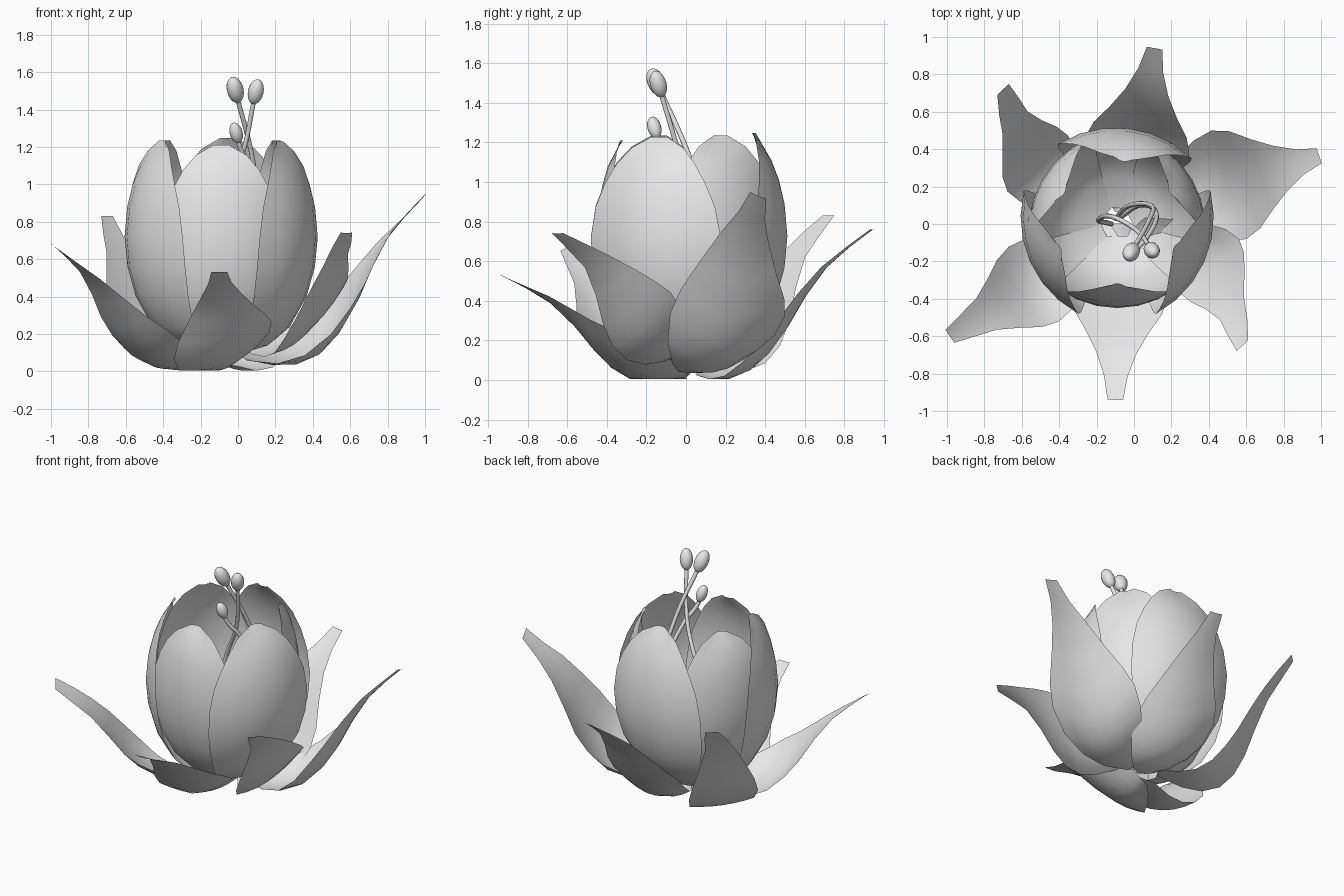
import bpy, bmesh, math
from mathutils import Vector

if "Cube" in bpy.data.objects:
    bpy.data.objects.remove(bpy.data.objects["Cube"])

grey = bpy.data.materials.new("pale_grey")
grey.use_nodes = True
grey.diffuse_color = (0.8, 0.8, 0.8, 1)
grey.node_tree.nodes["Principled BSDF"].inputs["Base Color"].default_value = (0.8, 0.8, 0.8, 1)


def sheet(name, rows, cols, point):
    """Smooth open surface from point(row, side), with side from -1 to 1."""
    bm = bmesh.new()
    grid = [[bm.verts.new(point(r, 2 * c / cols - 1)) for c in range(cols + 1)] for r in rows]
    for a, b in zip(grid, grid[1:]):
        for c in range(cols):
            bm.faces.new((a[c], a[c + 1], b[c + 1], b[c]))
    mesh = bpy.data.meshes.new(name)
    bm.to_mesh(mesh)
    bm.free()
    mesh.materials.append(grey)
    mesh.shade_smooth()
    bpy.context.collection.objects.link(bpy.data.objects.new(name, mesh))


# Inner petals: height, radius, half angle in degrees
CUP = Vector((-0.09, 0.005, 0))
PETAL = [(0.08, 0.08, 40), (0.14, 0.25, 42), (0.24, 0.36, 43), (0.4, 0.45, 44),
         (0.56, 0.495, 44), (0.72, 0.51, 43), (0.88, 0.495, 40), (1.0, 0.465, 35),
         (1.1, 0.425, 29), (1.18, 0.375, 21), (1.235, 0.33, 7)]


def petal(index, azimuth, inset, height):
    def point(row, side):
        z, radius, half = row
        a = math.radians(azimuth + half * side)
        # Edges flare slightly; inner petals are tucked in below their tips
        r = radius + 0.018 * side * side - inset * (1 - (z / 1.3) ** 4) * radius / 0.5
        return CUP + Vector((r * math.cos(a), r * math.sin(a), z * height))
    sheet(f"inner_petal_{index}", PETAL, 6, point)


PETALS = [(-90, 0.06, 0.98), (-24, 0, 0.995), (30, 0.05, 1),
          (84, 0, 1.01), (150, 0.05, 1), (204, 0, 1)]
for i, settings in enumerate(PETALS):
    petal(i + 1, *settings)

# Outer sepals: fraction along, fraction of height, half width
BASE = Vector((-0.05, 0.03, 0))
SEPAL = [(0.03, 0.05, 0.06), (0.12, 0.02, 0.14), (0.22, 0.02, 0.21), (0.33, 0.07, 0.27),
         (0.43, 0.18, 0.29), (0.52, 0.33, 0.26), (0.62, 0.54, 0.19), (0.74, 0.74, 0.12),
         (0.87, 0.88, 0.07), (1.0, 1.0, 0.042)]


def sepal(index, tip, width, reach, bend, cup, roll, twist, lift):
    axis = Vector((tip[0], tip[1], 0)) - BASE
    across = Vector((-axis.y, axis.x, 0)).normalized()

    def point(row, side):
        u, height, half = row
        u = u ** reach
        v = half * side * (width if u < 0.9 else 1) + bend * math.sin(math.pi * u)
        p = BASE + axis * u + across * v
        # Edges curl up, and the blade leans to one side and twists toward its tip
        lean = roll * (1 - u) / 0.5 + twist * u
        p.z = height * tip[2] + cup * v * v + lean * v + lift * (1 - u)
        p.z = max(p.z, 0.004)
        return p
    sheet(f"outer_sepal_{index}", SEPAL, 6, point)


# Tip, width, reach of the flat base, sideways bend, cup, roll, twist, lift
SEPALS = [((0.11, 0.94, 0.76), 0.97, 1.0, 0, 1.3, 0.15, 0, 0),
          ((-0.7, 0.72, 0.83), 0.76, 0.68, 0.14, 0.5, -0.05, 0, 0.04),
          ((-0.985, -0.6, 0.67), 0.83, 0.75, 0.02, 1.4, 0.3, -0.45, 0.02),
          ((-0.1, -0.94, 0.53), 0.9, 1.0, -0.01, 1.0, 0.35, 0, 0.01),
          ((0.58, -0.65, 0.74), 0.74, 0.74, 0.16, 1.4, 0.2, 0, 0.1),
          ((0.99, 0.365, 0.93), 1.05, 0.74, 0, 1.6, 0.2, -0.4, 0.03)]
for i, settings in enumerate(SEPALS):
    sepal(i + 1, *settings)


# Stamens: a curved filament with an egg-shaped anther at its end
def stamen(index, path, size):
    curve = bpy.data.curves.new(f"filament_{index}", "CURVE")
    curve.dimensions = "3D"
    curve.bevel_depth = 0.013
    curve.bevel_resolution = 2
    curve.resolution_u = 8
    spline = curve.splines.new("BEZIER")
    spline.bezier_points.add(len(path) - 1)
    for p, co in zip(spline.bezier_points, path):
        p.co = co
        p.handle_left_type = p.handle_right_type = "AUTO"
    curve.materials.append(grey)
    bpy.context.collection.objects.link(bpy.data.objects.new(f"filament_{index}", curve))

    head = Vector(path[-1])
    lean = (head - Vector(path[-2])).normalized()
    bpy.ops.mesh.primitive_uv_sphere_add(segments=16, ring_count=10, radius=1, location=head)
    anther = bpy.context.object
    anther.name = f"anther_{index}"
    anther.scale = (0.6 * size, 0.6 * size, size)
    anther.rotation_euler = lean.to_track_quat("Z", "Y").to_euler()
    anther.data.materials.append(grey)
    anther.data.shade_smooth()


stamen(1, [(-0.1, 0.03, 0.1), (-0.02, 0.1, 0.5), (0.1, 0.09, 0.9),
           (0.08, 0.02, 1.12), (-0.015, -0.15, 1.505)], 0.075)
stamen(2, [(-0.12, 0, 0.1), (-0.19, 0.02, 0.5), (-0.12, 0.04, 0.85),
           (0.01, -0.03, 1.12), (0.095, -0.14, 1.495)], 0.07)
stamen(3, [(-0.08, 0.03, 0.1), (0.03, 0.1, 0.4), (0.12, 0.05, 0.8),
           (0.07, -0.07, 1.08), (0.01, -0.14, 1.2), (-0.01, -0.16, 1.275)], 0.058)
